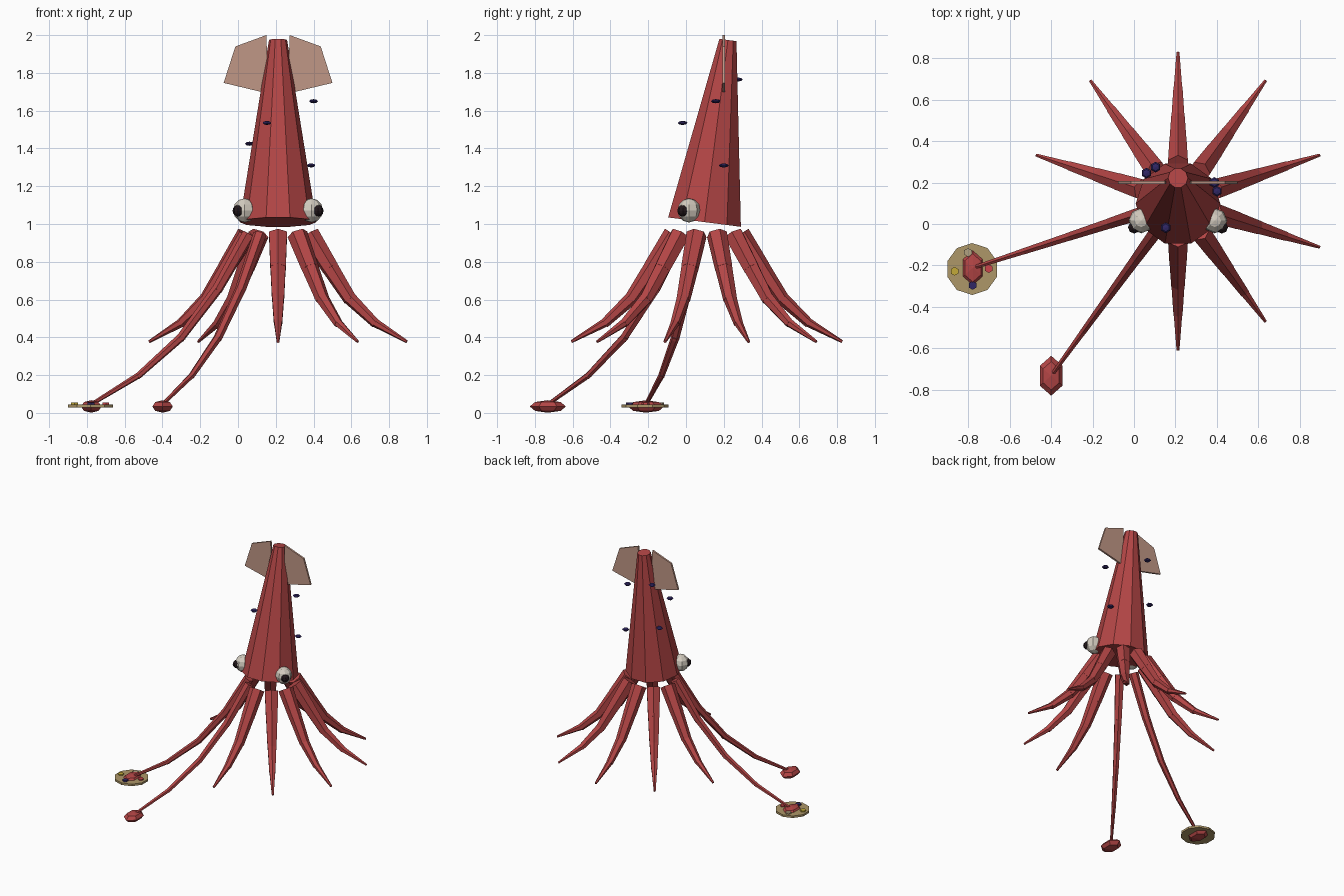
import bpy, bmesh, math
from mathutils import Vector, Matrix

default = bpy.data.objects.get("Cube")
if default:
    bpy.data.objects.remove(default, do_unlink=True)


def material(name, red, green, blue):
    mat = bpy.data.materials.new(name)
    mat.use_nodes = True
    colour = (red, green, blue, 1)
    mat.diffuse_color = colour
    mat.node_tree.nodes["Principled BSDF"].inputs["Base Color"].default_value = colour
    return mat


skin = material("squid red", .45, .06, .06)
fin_pink = material("fin pink", .53, .31, .24)
eye_white = material("eye white", .65, .6, .52)
pupil_black = material("pupil black", .015, .008, .01)
spot_navy = material("spot navy", .03, .02, .13)
plate_tan = material("plate tan", .42, .31, .14)
gold = material("token gold", .55, .4, .04)
token_red = material("token red", .6, .06, .07)
token_beige = material("token beige", .45, .36, .22)


def finish(bm, name, mat):
    bmesh.ops.recalc_face_normals(bm, faces=bm.faces)
    mesh = bpy.data.meshes.new(name)
    bm.to_mesh(mesh)
    bm.free()
    mesh.materials.append(mat)
    obj = bpy.data.objects.new(name, mesh)
    bpy.context.collection.objects.link(obj)
    return obj


def add_frustum(bm, start, end, r_start, r_end, sides, spin=0):
    """Tapered cylinder between two points."""
    start, end = Vector(start), Vector(end)
    axis = end - start
    turn = axis.to_track_quat('Z', 'Y').to_matrix().to_4x4()
    place = Matrix.Translation((start + end) / 2) @ turn @ Matrix.Rotation(spin, 4, 'Z')
    bmesh.ops.create_cone(bm, cap_ends=True, segments=sides, radius1=r_start,
                          radius2=r_end, depth=axis.length, matrix=place)


def frustum(name, mat, *args):
    bm = bmesh.new()
    add_frustum(bm, *args)
    return finish(bm, name, mat)


def ball(name, mat, centre, size, segments, rings):
    bm = bmesh.new()
    place = Matrix.Translation(centre) @ Matrix.Diagonal((*size, 1))
    bmesh.ops.create_uvsphere(bm, u_segments=segments, v_segments=rings,
                              radius=1, matrix=place)
    return finish(bm, name, mat)


MID_X, MID_Y = .212, .11


def limb(name, angle, path, radii):
    """Chain of tapered segments following a radial (distance, height) path."""
    points = [Vector((MID_X + r * math.cos(angle), MID_Y + r * math.sin(angle), z))
              for r, z in path]
    bm = bmesh.new()
    for i in range(len(points) - 1):
        a, b = points[i], points[i + 1]
        lap = (b - a).normalized() * .012
        first = a - lap if i else a
        last = b + lap if i < len(points) - 2 else b
        add_frustum(bm, first, last, radii[i], radii[i + 1], 6)
    finish(bm, name, skin)
    return points[-1]


# Mantle, leaning back
frustum("mantle", skin, (MID_X, .098, 1.01), (MID_X, .222, 1.974),
        .204, .048, 10, math.pi / 2)

# Fins
FIN = [(.062, 2.0), (.226, 1.94), (.288, 1.747), (.05, 1.69)]
for side, label in ((1, "left"), (-1, "right")):
    bm = bmesh.new()
    face = bm.faces.new([bm.verts.new((MID_X + side * x, .193, z)) for x, z in FIN])
    grown = bmesh.ops.extrude_face_region(bm, geom=[face])["geom"]
    bmesh.ops.translate(bm, vec=(0, .014, 0),
                        verts=[v for v in grown if isinstance(v, bmesh.types.BMVert)])
    finish(bm, label + "_fin", fin_pink)

    # Eyes
    ball(label + "_eye", eye_white, (MID_X + side * .177, .016, 1.072),
         (.061, .061, .064), 8, 6)
    ball(label + "_pupil", pupil_black, (MID_X + side * .211, -.016, 1.07),
         (.03, .03, .031), 8, 6)

# Arms and the two long tentacles, ten spokes in all
ARM = [(.175, .945), (.285, .775), (.395, .61), (.535, .48), (.717, .377)]
TENTACLE = [(.165, .945), (.335, .66), (.54, .4), (.774, .2), (1.04, .045)]
clubs = []
for i in range(10):
    angle = math.radians(18 + 36 * i)
    if i in (5, 6):
        clubs.append(limb("tentacle", angle, TENTACLE, [.036, .029, .023, .017, .01]))
    else:
        limb("arm", angle, ARM, [.055, .047, .037, .025, .008])

# Tentacle clubs
for tip in clubs:
    ball("tentacle_club", skin, (tip.x, tip.y, .034), (.063, .096, .033), 6, 4)

# Plate under one club, with small tokens on it
px, py = -.78, -.217
frustum("plate", plate_tan, (px, py, .029), (px, py, .045), .125, .125, 10)
TOKENS = [(gold, -.085, -.011), (token_red, .08, .002),
          (spot_navy, .002, -.079), (token_beige, -.02, .08)]
for mat, dx, dy in TOKENS:
    frustum("plate_token", mat, (px + dx, py + dy, .043), (px + dx, py + dy, .055),
            .021, .021, 6)

# Floating spots around the mantle
for spot in [(.153, -.018, 1.535), (.06, .245, 1.425), (.4, .158, 1.65),
             (.387, .2, 1.31), (.104, .274, 1.765)]:
    ball("spot", spot_navy, spot, (.026, .026, .011), 6, 4)
